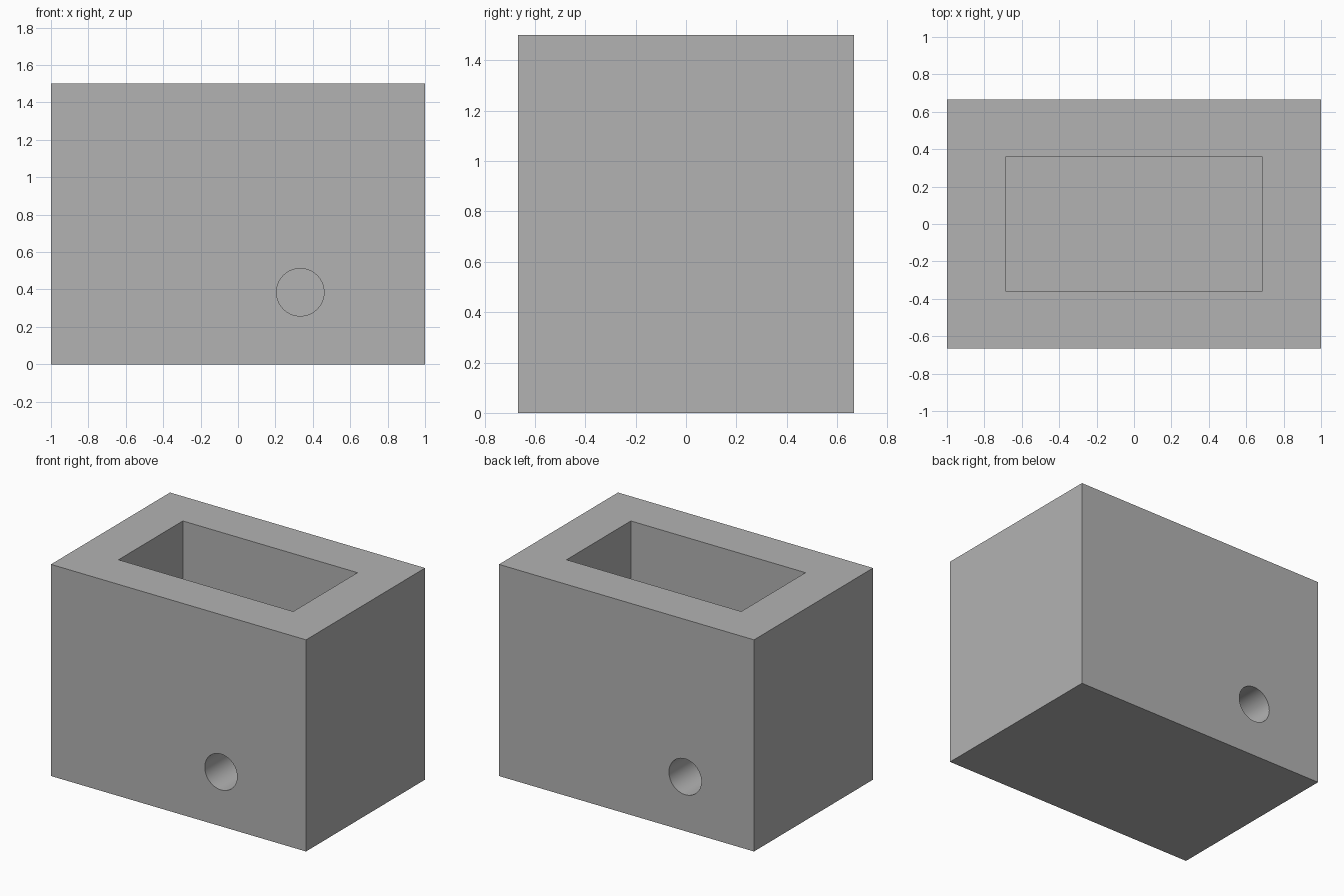
import bpy
import math

cube = bpy.data.objects.get("Cube")
if cube:
    bpy.data.objects.remove(cube, do_unlink=True)

WIDTH, DEPTH, HEIGHT = 2.0, 1.333, 1.5
CAVITY_X, CAVITY_Y, FLOOR = 1.37, 0.72, 0.25
HOLE_R, HOLE_Z = 0.127, 0.385

grey = bpy.data.materials.new("plain grey")
grey.use_nodes = True
colour = (0.45, 0.45, 0.45, 1.0)
grey.diffuse_color = colour
grey.node_tree.nodes["Principled BSDF"].inputs["Base Color"].default_value = colour


def box(name, size, bottom):
    bpy.ops.mesh.primitive_cube_add(size=1, location=(0, 0, bottom + size[2] / 2))
    obj = bpy.context.object
    obj.name = name
    obj.scale = size
    bpy.ops.object.transform_apply(location=True, rotation=True, scale=True)
    obj.data.materials.append(grey)
    return obj


def cut(target, cutter):
    cutter.hide_render = True
    mod = target.modifiers.new("cut", 'BOOLEAN')
    mod.operation = 'DIFFERENCE'
    mod.solver = 'EXACT'
    mod.object = cutter
    bpy.ops.object.select_all(action='DESELECT')
    bpy.context.view_layer.objects.active = target
    target.select_set(True)
    bpy.ops.object.modifier_apply(modifier=mod.name)
    bpy.data.objects.remove(cutter, do_unlink=True)


# Solid block with an open-topped rectangular cavity
block = box("hollow_block", (WIDTH, DEPTH, HEIGHT), 0)
cut(block, box("cavity_cutter", (CAVITY_X, CAVITY_Y, HEIGHT), FLOOR))

# One round hole through the front wall and one through the back wall
wall_y = (DEPTH + CAVITY_Y) / 4
for name, x, side in (("front_hole", 0.333, -1), ("back_hole", -0.46, 1)):
    bpy.ops.mesh.primitive_cylinder_add(
        vertices=64, radius=HOLE_R, depth=0.5,
        location=(x, side * wall_y, HOLE_Z), rotation=(math.pi / 2, 0, 0))
    hole = bpy.context.object
    hole.name = name
    hole.data.materials.append(grey)
    cut(block, hole)

# Round hole walls shade smoothly, edges stay sharp
block.select_set(True)
bpy.context.view_layer.objects.active = block
bpy.ops.object.shade_smooth_by_angle(angle=math.radians(30))
